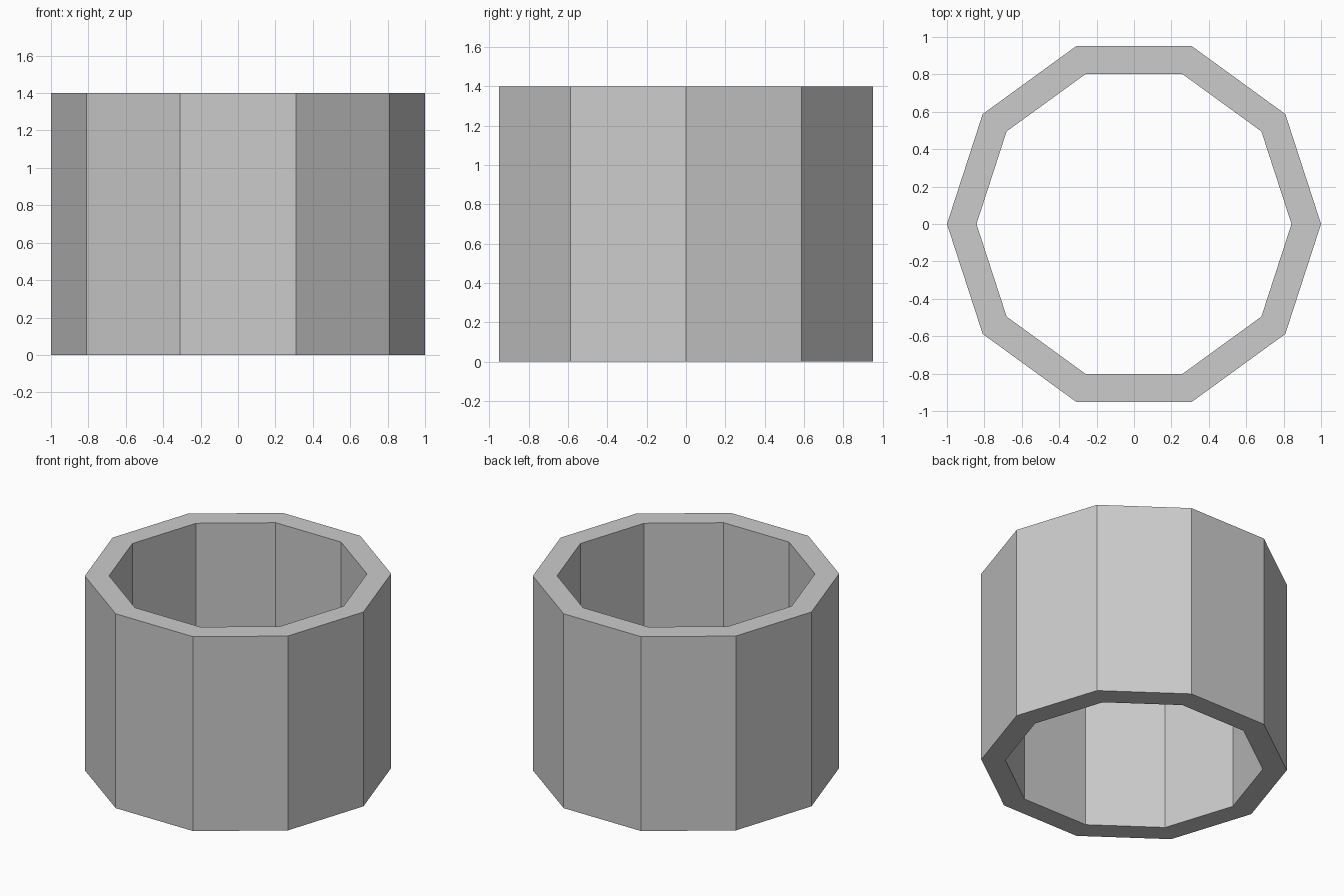
import bpy, bmesh
from math import cos, sin, tau

if "Cube" in bpy.data.objects:
    bpy.data.objects.remove(bpy.data.objects["Cube"])

SIDES = 10
OUTER, INNER, HEIGHT = 1.0, 0.842, 1.4

bm = bmesh.new()


def ring(radius, z):
    return [bm.verts.new((radius * cos(tau * i / SIDES), radius * sin(tau * i / SIDES), z))
            for i in range(SIDES)]


# Closed wall section: outer wall, top rim, inner wall, bottom rim
rings = [ring(OUTER, 0), ring(OUTER, HEIGHT), ring(INNER, HEIGHT), ring(INNER, 0)]
for k in range(4):
    a, b = rings[k], rings[(k + 1) % 4]
    for i in range(SIDES):
        j = (i + 1) % SIDES
        bm.faces.new((a[i], a[j], b[j], b[i]))
bmesh.ops.recalc_face_normals(bm, faces=bm.faces)

# Open ten-sided tube
mesh = bpy.data.meshes.new("tube")
bm.to_mesh(mesh)
bm.free()
tube = bpy.data.objects.new("tube", mesh)
bpy.context.collection.objects.link(tube)
